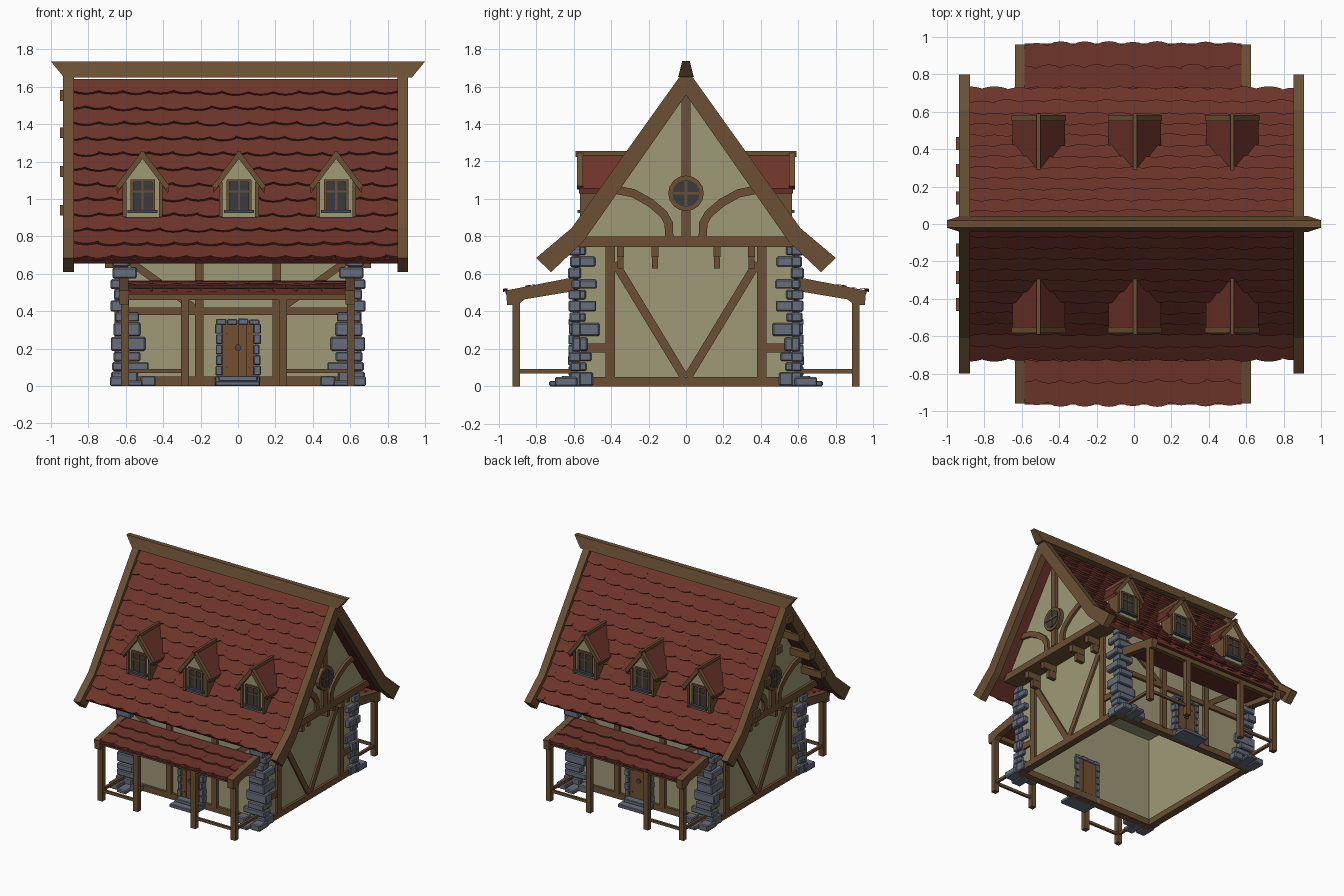
import bpy, bmesh, math, random
from mathutils import Vector

if "Cube" in bpy.data.objects:
    bpy.data.objects.remove(bpy.data.objects["Cube"])

random.seed(4)


def material(name, rgb):
    m = bpy.data.materials.new(name)
    m.diffuse_color = (*rgb, 1)
    m.use_nodes = True
    m.node_tree.nodes["Principled BSDF"].inputs["Base Color"].default_value = m.diffuse_color
    return m


RED = material("red tile", (.150, .034, .023))
WOOD = material("brown timber", (.150, .080, .034))
PLASTER = material("cream plaster", (.345, .320, .185))
STONE = material("blue grey stone", (.135, .155, .205))
GLASS = material("dark glass", (.042, .044, .050))
DOOR = material("door wood", (.175, .080, .030))
METAL = material("dark metal", (.060, .070, .090))


class Part:
    """Collects solids into one object, optionally mirrored in x and y."""
    def __init__(self, name, mat, mirror="", bevel=0):
        self.name, self.mat, self.mirror, self.bevel = name, mat, mirror, bevel
        self.bm = bmesh.new()

    def prism(self, poly, axis, a, b):
        # axis x takes (y, z) outlines, y takes (x, z), z takes (x, y)
        def place(p, t):
            return {"x": (t, p[0], p[1]), "y": (p[0], t, p[1]), "z": (p[0], p[1], t)}[axis]
        v = [[self.bm.verts.new(place(p, t)) for p in poly] for t in (a, b)]
        self.bm.faces.new(v[0])
        self.bm.faces.new(v[1][::-1])
        n = len(poly)
        for i in range(n):
            j = (i + 1) % n
            self.bm.faces.new((v[0][i], v[1][i], v[1][j], v[0][j]))

    def box(self, x0, x1, y0, y1, z0, z1):
        self.prism([(x0, y0), (x1, y0), (x1, y1), (x0, y1)], "z", z0, z1)

    def strip(self, pts, w, axis, a, b):
        # beam of width w following a flat path
        left, right = [], []
        pts = [Vector(p) for p in pts]
        for i, p in enumerate(pts):
            d = (pts[min(i + 1, len(pts) - 1)] - pts[max(i - 1, 0)]).normalized()
            n = Vector((-d.y, d.x)) * w / 2
            left.append(p + n)
            right.append(p - n)
        self.prism(left + right[::-1], axis, a, b)

    def done(self, recalc=True):
        if recalc:
            bmesh.ops.recalc_face_normals(self.bm, faces=self.bm.faces)
        me = bpy.data.meshes.new(self.name)
        self.bm.to_mesh(me)
        self.bm.free()
        me.materials.append(self.mat)
        ob = bpy.data.objects.new(self.name, me)
        bpy.context.collection.objects.link(ob)
        if self.bevel:
            m = ob.modifiers.new("bevel", "BEVEL")
            m.width, m.segments = self.bevel, 1
        if self.mirror:
            m = ob.modifiers.new("mirror", "MIRROR")
            m.use_axis = ("x" in self.mirror, "y" in self.mirror, False)
            m.use_mirror_merge = False


def circle(r, cy, cz, n=16):
    return [(cy + r * math.cos(2 * math.pi * i / n), cz + r * math.sin(2 * math.pi * i / n))
            for i in range(n)]


def tiles(name, path, x0, x1, rows, cols, lift):
    """Overlapping rows of scalloped tiles laid down a (y, z) path."""
    part = Part(name, RED, "y")
    path = [Vector(p) for p in path]
    lens = [(q - p).length for p, q in zip(path, path[1:])]
    total = sum(lens)

    def at(x, s, h):
        i = 0
        while i < len(lens) - 1 and s > lens[i]:
            s -= lens[i]
            i += 1
        d = (path[i + 1] - path[i]).normalized()
        p = path[i] + d * s + Vector((d.y, -d.x)) * h
        return part.bm.verts.new((x, p.x, p.y))
    w = (x1 - x0) / cols
    for r in range(rows):
        s0, s1 = total * max(r - .1, 0) / rows, total * (r + 1) / rows
        for c in range(-(r % 2), cols):
            a = x0 + (c + (r % 2) * .5) * w
            e = s1 + random.uniform(0, .012)
            low = [(a + w * t, e - .016 * k) for t, k in
                   ((0, 1), (.25, .25), (.5, 0), (.75, .25), (1, 1))]
            low = [(min(max(x, x0), x1), s) for x, s in low]
            top = [at(low[0][0], s0, .002), at(low[-1][0], s0, .002)]
            hi = [at(x, s, lift) for x, s in low]
            lo = [at(x, s, -.002) for x, s in low]
            part.bm.faces.new([top[0]] + hi + [top[1]])
            for i in range(4):
                part.bm.faces.new((hi[i], lo[i], lo[i + 1], hi[i + 1]))
    part.done(False)


# ---- plaster walls, ceiling and overhanging gables
p = Part("long_walls", PLASTER, "y")
p.box(-.64, .64, -.58, -.55, .02, .78)
p.done()
p = Part("end_walls", PLASTER, "x")
p.box(.61, .64, -.57, .57, .02, .76)
p.done()
p = Part("ceiling", PLASTER)
p.box(-.64, .64, -.56, .56, .74, .76)
p.done()
p = Part("gable_walls", PLASTER, "x")
p.prism([(-.56, .76), (.56, .76), (0, 1.575)], "x", .62, .77)
p.done()

# ---- timber frame of the long sides
p = Part("long_side_timbers", WOOD, "xy")
p.box(0, .64, -.6, -.54, 0, .05)
p.box(0, .6, -.6, -.57, .38, .42)
p.box(.185, .23, -.605, -.57, .04, .7)
p.strip([(.57, .66), (.21, .40)], .04, "y", -.595, -.57)
p.done()

# ---- timber frame of the end walls and gables
p = Part("end_timbers", WOOD, "xy")
p.box(.6, .66, -.56, 0, 0, .05)
p.box(.63, .66, -.43, -.38, .04, .76)
p.box(.63, .655, -.56, -.42, .18, .23)
p.strip([(-.38, .66), (-.01, .05)], .045, "x", .63, .655)
p.box(.62, .79, -.58, 0, .745, .80)
for y in (.165, .35):
    p.box(.62, .76, -y - .018, -y + .018, .69, .75)
    p.box(.62, .71, -y - .016, -y + .016, .63, .70)
p.strip([(-.09, .80), (-.092, .87), (-.12, .92), (-.19, .98), (-.28, 1.03), (-.40, 1.055)],
        .045, "x", .765, .79)
p.box(.765, .795, -.025, 0, .80, 1.57)
p.done()

# ---- round gable windows
p = Part("round_window_frame", WOOD, "x")
p.prism(circle(.095, 0, 1.03), "x", .76, .805)
p.box(.8, .815, -.007, .007, .96, 1.10)
p.box(.8, .815, -.07, .07, 1.023, 1.037)
p.done()
p = Part("round_window_glass", GLASS, "x")
p.prism(circle(.072, 0, 1.03), "x", .802, .809)
p.done()

# ---- main roof: slab, tiles, barge boards, ridge beam, purlins
SLOPE = [(0, 1.64), (-.59, .81), (-.715, .68)]
p = Part("roof_slab", RED, "y")
p.prism(SLOPE + [(-.69, .655), (-.565, .775), (0, 1.575)], "x", -.88, .855)
p.done()
tiles("roof_tiles", SLOPE, -.88, .855, 12, 13, .018)
half = [(.61, .845), (.80, .685), (.72, .61), (.55, .77)]
outline = [(0, 1.70)] + half + [(0, 1.555)] + [(-y, z) for y, z in half[::-1]]
p = Part("barge_boards", WOOD)
for x in (-.935, .852):
    p.prism(outline, "x", x, x + .058)
p.done()
p = Part("ridge_beam", WOOD)
ends = [(-1, 1.735, .02), (-.93, 1.65, .042), (.93, 1.65, .042), (1, 1.735, .02)]
front = [p.bm.verts.new((x, -w, z)) for x, z, w in ends]
back = [p.bm.verts.new((x, w, z)) for x, z, w in ends]
p.bm.faces.new(front)
p.bm.faces.new(back[::-1])
for i in range(4):
    j = (i + 1) % 4
    p.bm.faces.new((front[i], back[i], back[j], front[j]))
p.done()
p = Part("purlins", WOOD)
for y in (-.43, -.285, -.14, 0, .14, .285, .43):
    z = 1.555 - 1.427 * abs(y)
    p.box(-.952, -.7, y - .035, y + .035, z - .03, z + .028)
p.done()

# ---- dormers
for i, cx in enumerate((-.51, .005, .525)):
    tag = "dormer_%d_" % (i + 1)
    p = Part(tag + "wall", PLASTER, "y")
    p.prism([(cx + x, z) for x, z in ((-.1, .9), (.1, .9), (.1, 1.08), (0, 1.22), (-.1, 1.08))],
            "y", -.55, -.3)
    p.done()
    p = Part(tag + "roof", RED, "y")
    trim = Part(tag + "trim", WOOD, "y")
    for s in (-1, 1):
        # sloped roof half, tapering back into the main roof
        a = [(0, -.57, 1.245), (.14, -.57, 1.055), (.14, -.40, 1.055), (0, -.26, 1.245)]
        up = [p.bm.verts.new((cx + s * x, y, z)) for x, y, z in a]
        dn = [p.bm.verts.new((cx + s * x * .97, y, z - .025)) for x, y, z in a]
        p.bm.faces.new(up)
        p.bm.faces.new(dn[::-1])
        for k in range(4):
            m = (k + 1) % 4
            p.bm.faces.new((up[k], dn[k], dn[m], up[m]))
        trim.strip([(cx, 1.238), (cx + s * .134, 1.06)], .028, "y", -.582, -.55)
        x = cx + s * .097
        trim.box(x - .01, x + .01, -.565, -.45, .905, 1.09)
        x = cx + s * .058
        trim.box(x - .008, x + .008, -.565, -.545, .94, 1.10)
    trim.box(cx - .01, cx + .01, -.59, -.29, 1.225, 1.257)
    trim.box(cx - .065, cx + .065, -.565, -.545, 1.09, 1.105)
    trim.box(cx - .006, cx + .006, -.562, -.545, .94, 1.10)
    trim.box(cx - .06, cx + .06, -.562, -.545, 1.035, 1.045)
    p.done()
    trim.done()
    p = Part(tag + "sill", METAL, "y")
    p.box(cx - .08, cx + .08, -.58, -.54, .925, .942)
    p.done()
    p = Part(tag + "glass", GLASS, "y")
    p.box(cx - .055, cx + .055, -.556, -.549, .942, 1.095)
    p.done()

# ---- porches
PORCH = [(-.60, .562), (-.965, .508)]
p = Part("porch_slab", RED, "y")
p.prism(PORCH + [(-.96, .49), (-.60, .545)], "x", -.585, .575)
p.done()
tiles("porch_tiles", PORCH, -.585, .575, 3, 9, .014)
p = Part("porch_frame", WOOD, "y")
side = [(-.96, .512), (-.60, .582), (-.60, .508), (-.86, .465), (-.90, .435), (-.955, .435)]
for x in (-.635, .575):
    p.prism(side, "x", x, x + .05)
p.box(-.61, .605, -.925, -.885, .46, .497)
for x in (-.605, -.283, .24, .603):
    p.box(x - .021, x + .021, -.926, -.886, 0, .48)
for x0, x1 in ((-.605, -.283), (.24, .603)):
    p.box(x0, x1, -.915, -.897, .07, .092)
for x in (-.605, .603):
    p.box(x - .01, x + .01, -.905, -.58, .07, .092)
p.done()

# ---- stone corner quoins, broader near the ground
p = Part("corner_stones", STONE, "xy", .007)
z, n = 0, 0
while z < .74:
    h = min(random.uniform(.05, .085), .755 - z)
    if .755 - z - h < .03:
        h = .755 - z
    wide = .07 if z < .33 else 0
    ox, oy = random.uniform(.655, .685), random.uniform(.605, .632)
    lx = (.09, .13)[n % 2] + wide * random.uniform(.5, 1)
    ly = (.12, .07)[n % 2] + random.uniform(0, .03)
    p.box(ox - lx, ox, -oy, -.56, z, z + h - .004)
    p.box(.615, ox - .003, -oy + ly * -.0 + .01, -oy + ly, z + .002, z + h - .006)
    z += h
    n += 1
for x0, x1, y, h in ((.60, .685, .70, .05), (.51, .595, .73, .03), (.44, .52, .66, .055)):
    p.box(x0, x1, -y, -.58, 0, h)
p.done()

# ---- doors with stone surrounds and steps
p = Part("door_stones", STONE, "y", .005)
for s in (-1, 1):
    for i in range(6):
        w = random.uniform(.114, .124)
        a, b = sorted((s * .083, s * w))
        p.box(a, b, -.63 + random.uniform(0, .012), -.54, i * .056, i * .056 + .053)
for i in range(4):
    p.box(-.118 + i * .059, -.062 + i * .059, -.628, -.54, .328, .36 + random.uniform(-.006, .004))
p.box(-.12, .118, -.72, -.58, 0, .028)
p.box(-.105, .103, -.665, -.54, .026, .055)
p.done()
p = Part("door_panel", DOOR, "y")
for i in range(4):
    p.box(-.085 + i * .0425, -.044 + i * .0425, -.61, -.545, .05, .33)
p.done()
p = Part("door_metal", METAL, "y")
p.prism(circle(.018, 0, .205, 10), "y", -.622, -.605)
for x in (-.06, .06):
    for z in (.10, .28):
        p.prism(circle(.007, x, z, 6), "y", -.615, -.605)
p.done()
